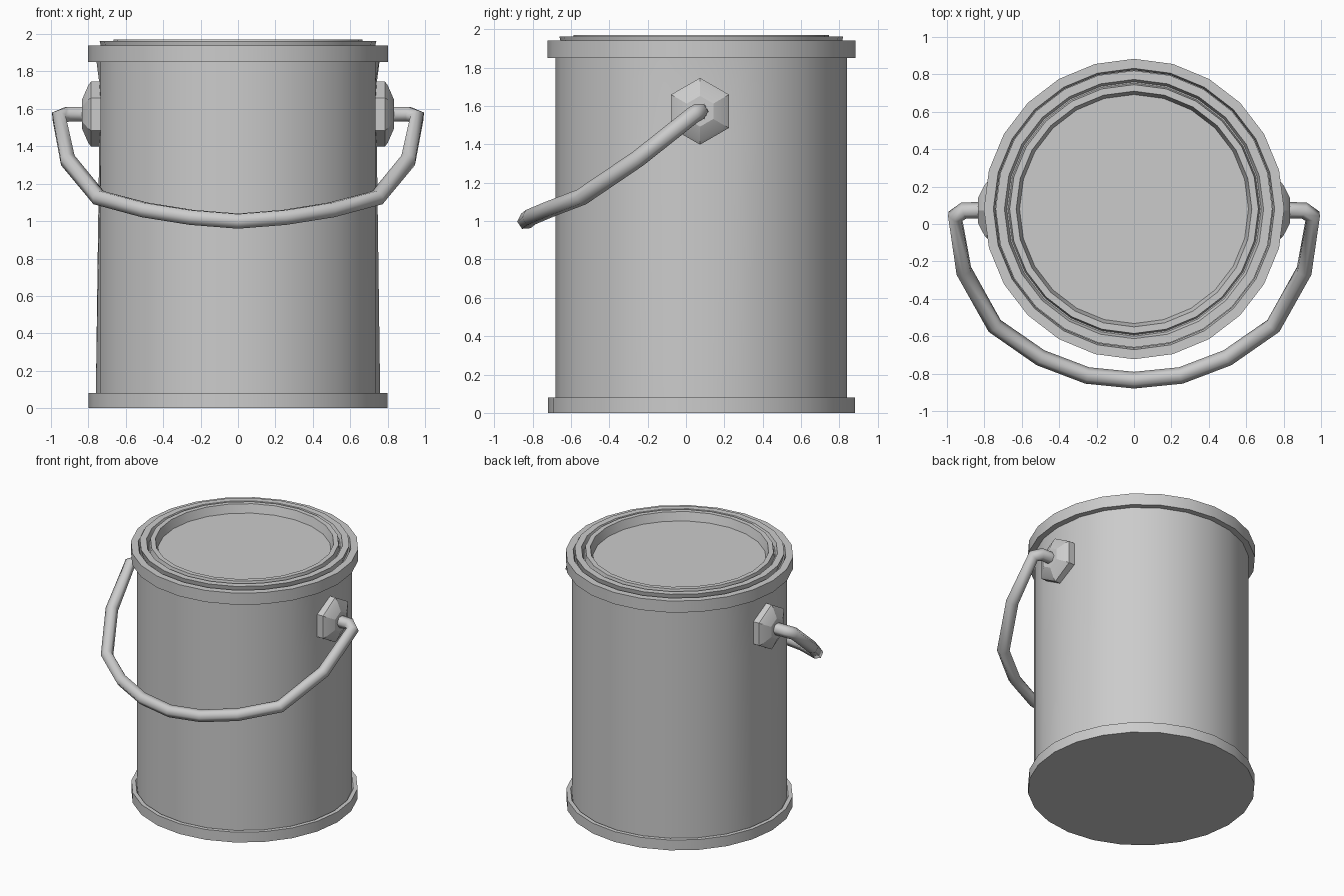
import bpy, bmesh
from math import sin, cos, pi, radians
from mathutils import Vector, Matrix

if "Cube" in bpy.data.objects:
    bpy.data.objects.remove(bpy.data.objects["Cube"])

CY = 0.08  # can axis sits slightly behind the origin


def lathe(name, profile, sides, matrix, closed=False, smooth=30):
    """Revolve (radius, height) points about local z; radius 0 makes a pole."""
    bm = bmesh.new()
    rings = []
    for r, z in profile:
        if r == 0:
            rings.append([bm.verts.new((0, 0, z))] * sides)
        else:
            rings.append([bm.verts.new((r * cos(2 * pi * i / sides),
                                        r * sin(2 * pi * i / sides), z))
                          for i in range(sides)])
    pairs = list(zip(rings, rings[1:]))
    if closed:
        pairs.append((rings[-1], rings[0]))
    for a, b in pairs:
        for i in range(sides):
            j = (i + 1) % sides
            bm.faces.new(dict.fromkeys((a[i], a[j], b[j], b[i])))
    bmesh.ops.transform(bm, matrix=matrix, verts=bm.verts)
    bmesh.ops.recalc_face_normals(bm, faces=bm.faces)
    me = bpy.data.meshes.new(name)
    bm.to_mesh(me)
    bm.free()
    ob = bpy.data.objects.new(name, me)
    bpy.context.collection.objects.link(ob)
    shade(ob, smooth)
    return ob


def shade(ob, angle):
    bpy.ops.object.select_all(action='DESELECT')
    ob.select_set(True)
    bpy.context.view_layer.objects.active = ob
    bpy.ops.object.shade_smooth_by_angle(angle=radians(angle))


axis = Matrix.Translation((0, CY, 0))

# Body wall, pinched a little on both sides where the lugs sit
body = lathe("can_body", [(0.76, 0.04), (0.76, 0.08), (0.76, 1.42), (0.76, 1.74),
                          (0.76, 1.88)], 24, axis)
for v in body.data.vertices:
    if 1.3 < v.co.z < 1.8:
        v.co.x = max(-0.742, min(0.742, v.co.x))

# Base with its raised rim
lathe("bottom_rim", [(0, 0), (0.80, 0), (0.80, 0.08), (0.77, 0.08), (0.757, 0.06)], 24, axis)

# Rolled rim around the opening
lathe("top_rim", [(0.755, 1.85), (0.803, 1.85), (0.803, 1.94), (0.752, 1.94),
                  (0.742, 1.90)], 24, axis, closed=True)

# Lid with raised lips, a groove and a sunken centre
lathe("lid", [(0.725, 1.90), (0.74, 1.963), (0.693, 1.963), (0.68, 1.93),
              (0.673, 1.93), (0.665, 1.97), (0.63, 1.97), (0.612, 1.905),
              (0, 1.905)], 24, axis)

# Hexagonal handle lugs on both sides
for side, label in ((1, "right"), (-1, "left")):
    m = Matrix.Translation((0, 0.073, 1.572)) @ Matrix.Rotation(side * pi / 2, 4, 'Y')
    lathe(label + "_lug", [(0, 0.72), (0.174, 0.72), (0.174, 0.785), (0.155, 0.80),
                           (0.08, 0.833), (0, 0.833)], 6, m, smooth=20)

# Bail handle: half path mirrored, swept with a hexagonal section
half = [(0.80, 0.073, 1.572), (0.91, 0.072, 1.572), (0.957, 0.04, 1.555),
        (0.91, -0.25, 1.325), (0.745, -0.545, 1.125), (0.50, -0.715, 1.06),
        (0.25, -0.81, 1.02), (0, -0.835, 1.0)]
path = half + [(-x, y, z) for x, y, z in reversed(half[:-1])]
cu = bpy.data.curves.new("bail_handle", 'CURVE')
cu.dimensions = '3D'
cu.bevel_depth = 0.045
cu.bevel_resolution = 1
cu.use_fill_caps = True
sp = cu.splines.new('POLY')
sp.points.add(len(path) - 1)
for p, co in zip(sp.points, path):
    p.co = (*co, 1)
bail = bpy.data.objects.new("bail_handle", cu)
bpy.context.collection.objects.link(bail)
bpy.ops.object.select_all(action='DESELECT')
bail.select_set(True)
bpy.context.view_layer.objects.active = bail
bpy.ops.object.convert(target='MESH')
shade(bpy.context.object, 65)
